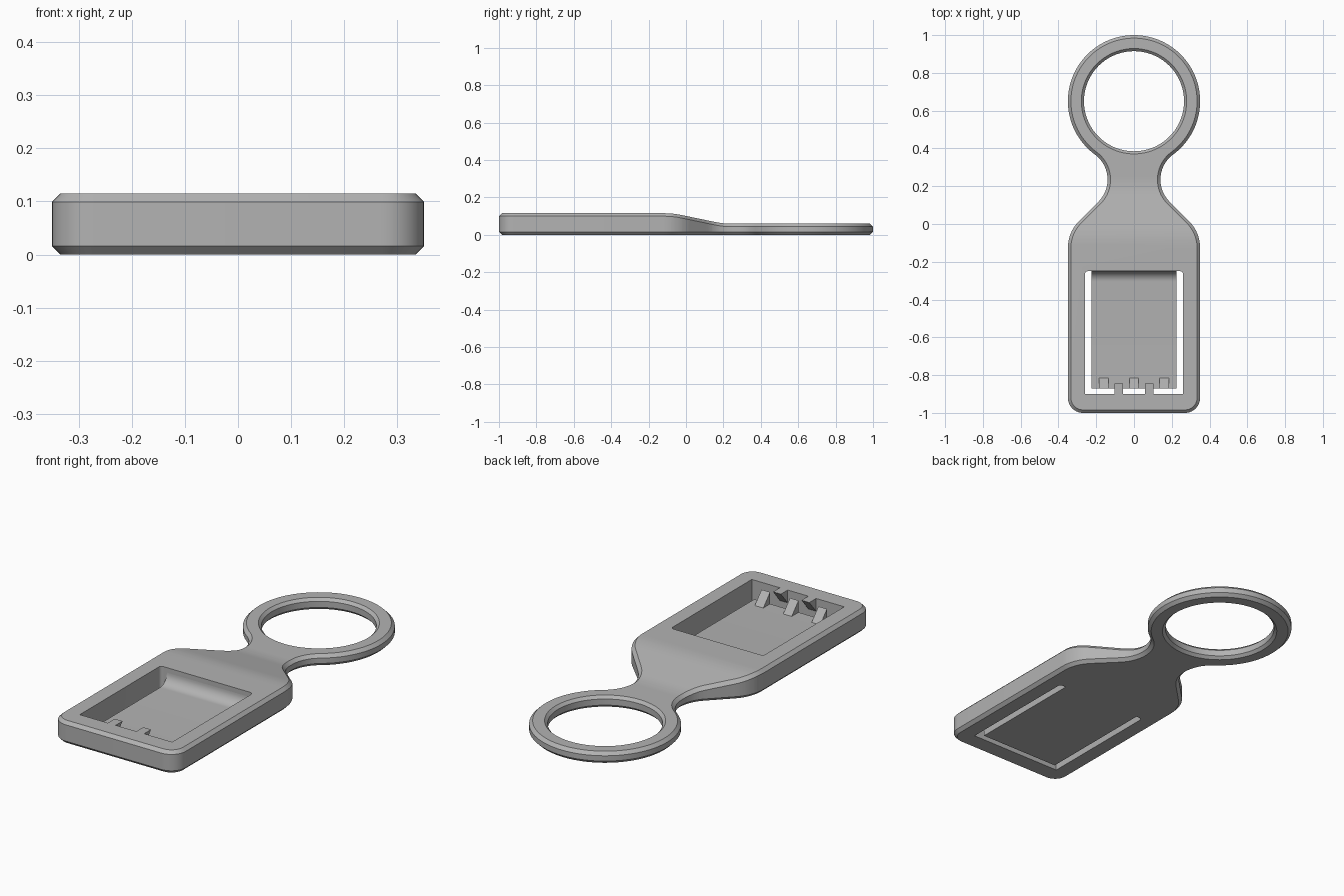
import bpy, bmesh
from math import sin, cos, radians, pi

if "Cube" in bpy.data.objects:
    bpy.data.objects.remove(bpy.data.objects["Cube"])

grey = bpy.data.materials.new("plain grey")
grey.use_nodes = True
grey.diffuse_color = (0.45, 0.45, 0.45, 1)
grey.node_tree.nodes["Principled BSDF"].inputs["Base Color"].default_value = grey.diffuse_color

CHAMFER = 0.016
FLOOR = 0.035


def finish(bm, name):
    bmesh.ops.recalc_face_normals(bm, faces=bm.faces[:])
    mesh = bpy.data.meshes.new(name)
    bm.to_mesh(mesh)
    bm.free()
    mesh.materials.append(grey)
    obj = bpy.data.objects.new(name, mesh)
    bpy.context.collection.objects.link(obj)
    return obj


def loft(bm, rings, closed=False):
    """Skin equal-sized rings of points; cap the ends or join them up."""
    rows = [[bm.verts.new(p) for p in ring] for ring in rings]
    pairs = list(zip(rows, rows[1:])) + ([(rows[-1], rows[0])] if closed else [])
    n = len(rows[0])
    for a, b in pairs:
        for i in range(n):
            j = (i + 1) % n
            bm.faces.new((a[i], a[j], b[j], b[i]))
    if not closed:
        bm.faces.new(rows[0])
        bm.faces.new(rows[-1])


def side_profile(name, profile, x, half_width):
    """Extrude a (y, z) profile across x."""
    bm = bmesh.new()
    loft(bm, [[(x + s * half_width, y, z) for y, z in profile] for s in (-1, 1)])
    return finish(bm, name)


def arc(cx, cy, r, a0, a1, steps, sign=1):
    """Points of an arc, each with its outward normal."""
    out = []
    for i in range(steps + 1):
        a = radians(a0 + (a1 - a0) * i / steps)
        out.append((cx + r * cos(a), cy + r * sin(a), sign * cos(a), sign * sin(a)))
    return out


def top_height(y):
    """Thick body easing down a ramp to the thin ring."""
    total = 0
    for k in range(-4, 5):
        t = (y + k * 0.01 + 0.07) / 0.27
        total += 0.115 - 0.056 * min(max(t, 0), 1)
    return total / 9


# Outline: bottom corner, shoulder, waist, ring
half = arc(0.27, -0.92, 0.08, -90, 0, 10)
half += arc(0.15, -0.126, 0.2, 0, 45, 10)
half += arc(0.305, 0.235, 0.165, 225, 126.3, 20, -1)
half += arc(0, 0.65, 0.35, -53.7, 90, 48)[1:]
outline = half + [(-x, y, -nx, ny) for x, y, nx, ny in reversed(half[:-1])]

# Body with chamfered edges
bm = bmesh.new()
levels = [(0, CHAMFER), (CHAMFER, 0), (1 - CHAMFER, 0), (1, CHAMFER)]
loft(bm, [[(x - nx * d, y - ny * d, z) for x, y, nx, ny in outline] for z, d in levels])
for k in range(19):
    bmesh.ops.bisect_plane(bm, geom=bm.verts[:] + bm.edges[:] + bm.faces[:],
                           plane_co=(0, -0.12 + k * 0.02, 0), plane_no=(0, 1, 0))
for v in bm.verts:
    if v.co.z > 0.5:
        v.co.z += top_height(v.co.y) - 1
body = finish(bm, "tag_body")

# Pocket cutter, rounded at its back corners
bm = bmesh.new()
bmesh.ops.create_cube(bm, size=1)
for v in bm.verts:
    v.co = (v.co.x * 0.52, -0.575 + v.co.y * 0.65, v.co.z)
back = [e for e in bm.edges if all(v.co.y > -0.3 for v in e.verts)
        and abs(e.verts[0].co.z - e.verts[1].co.z) > 0.5]
bmesh.ops.bevel(bm, geom=back, offset=0.016, segments=5, profile=0.5, affect='EDGES')
pocket = finish(bm, "pocket_cutter")

# Ring hole cutter, flared at both ends
bm = bmesh.new()
thin = top_height(0.65)
flare = [(-0.02, 0.299), (CHAMFER - 0.002, 0.265), (thin - CHAMFER + 0.002, 0.265),
         (thin + 0.02, 0.299)]
loft(bm, [[(r * cos(2 * pi * i / 72), 0.65 + r * sin(2 * pi * i / 72), z)
           for i in range(72)] for z, r in flare])
hole = finish(bm, "hole_cutter")

bpy.context.view_layer.objects.active = body
for cutter in (pocket, hole):
    cutter.hide_render = True
    mod = body.modifiers.new("cut", 'BOOLEAN')
    mod.operation = 'DIFFERENCE'
    mod.solver = 'EXACT'
    mod.object = cutter
    bpy.ops.object.modifier_apply(modifier=mod.name)
    bpy.data.objects.remove(cutter)

# Flexible tongue with a curved root
R = 0.055
root = [(-0.25 - R + R * sin(a), FLOOR + R - R * cos(a))
        for a in (pi / 2 * i / 10 for i in range(11))]
tongue = side_profile("tongue", [(-0.25, 0), (-0.87, 0), (-0.87, FLOOR)] + root, 0, 0.225)

# Interlocking teeth: ramps on the tongue, overhangs on the frame
parts = [body, tongue]
for x in (-0.16, 0, 0.16):
    ramp = [(-0.87, FLOOR), (-0.815, FLOOR), (-0.87, 0.095)]
    parts.append(side_profile("tongue_tooth", ramp, x, 0.024))
for x in (-0.08, 0.08):
    hook = [(-0.9, 0.05), (-0.9, 0.115), (-0.845, 0.115)]
    parts.append(side_profile("frame_tooth", hook, x, 0.022))

# Smooth curves, crisp chamfers
bpy.ops.object.select_all(action='DESELECT')
for p in parts:
    p.select_set(True)
bpy.context.view_layer.objects.active = body
bpy.ops.object.shade_smooth_by_angle(angle=radians(25))
